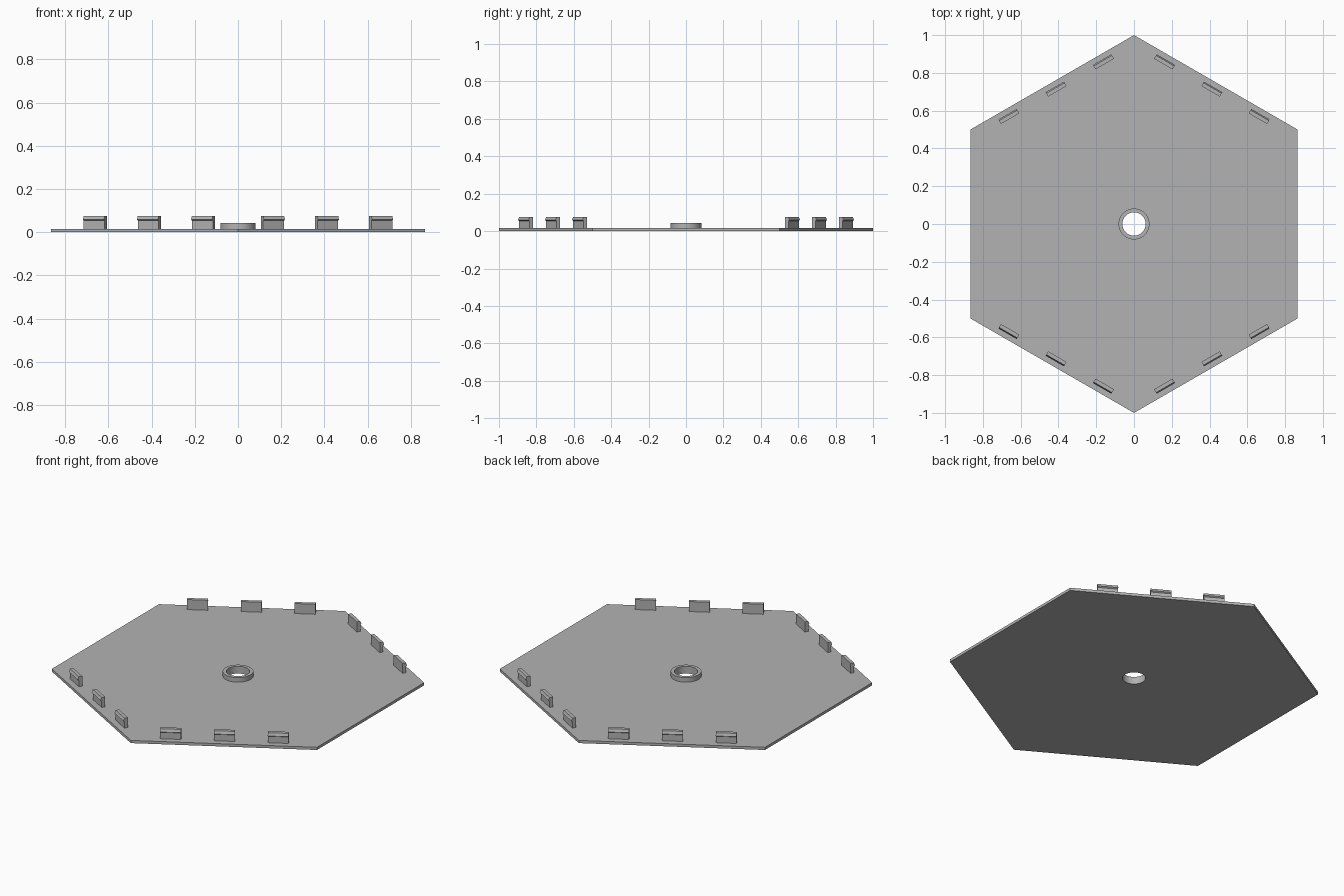
import bpy
import bmesh
from math import pi, cos, sin, radians
from mathutils import Matrix, Vector

cube = bpy.data.objects.get("Cube")
if cube:
    bpy.data.objects.remove(cube, do_unlink=True)

grey = bpy.data.materials.new("plain_grey")
grey.use_nodes = True
GREY = (0.45, 0.45, 0.45, 1)
grey.diffuse_color = GREY
grey.node_tree.nodes["Principled BSDF"].inputs["Base Color"].default_value = GREY

PLATE_TOP = 0.016
HOLE = 0.062
RIM = 0.082
SEGMENTS = 48


def finish(name, bm):
    bmesh.ops.recalc_face_normals(bm, faces=bm.faces)
    mesh = bpy.data.meshes.new(name)
    bm.to_mesh(mesh)
    bm.free()
    mesh.materials.append(grey)
    obj = bpy.data.objects.new(name, mesh)
    bpy.context.collection.objects.link(obj)
    return obj


def holed_prism(name, outer_at, z0, z1):
    """Prism with a round hole; outer_at gives the outer radius at an angle."""
    bm = bmesh.new()
    rings = []
    for i in range(SEGMENTS):
        a = pi / 2 + 2 * pi * i / SEGMENTS
        d = Vector((cos(a), sin(a), 0))
        r = outer_at(a)
        section = [(HOLE, z0), (r, z0), (r, z1), (HOLE, z1)]
        rings.append([bm.verts.new(d * s + Vector((0, 0, z))) for s, z in section])
    for i in range(SEGMENTS):
        a, b = rings[i - 1], rings[i]
        for j in range(4):
            bm.faces.new((a[j - 1], a[j], b[j], b[j - 1]))
    return finish(name, bm)


def hexagon_radius(a):
    # Corners on the y axis, flat sides towards +x and -x
    turn = (a + pi / 6) % (pi / 3) - pi / 6
    return cos(pi / 6) / cos(turn)


# Hexagonal plate and the raised collar round its hole
holed_prism("base_plate", hexagon_radius, 0, PLATE_TOP)
collar = holed_prism("centre_collar", lambda a: RIM, PLATE_TOP, 0.043)
for obj in (collar,):
    bpy.ops.object.select_all(action="DESELECT")
    obj.select_set(True)
    bpy.context.view_layer.objects.active = obj
    bpy.ops.object.shade_smooth_by_angle(angle=radians(30))

# Clip cross-section: (distance from centre, height), with a lip at the top
PROFILE = [(0.811, 0.014), (0.831, 0.014), (0.831, 0.054), (0.838, 0.059),
           (0.831, 0.075), (0.811, 0.075)]
CLIP_WIDTH = 0.112


def clip(name, angle, offset):
    bm = bmesh.new()
    face = bm.faces.new([bm.verts.new((r, offset - CLIP_WIDTH / 2, z)) for r, z in PROFILE])
    ext = bmesh.ops.extrude_face_region(bm, geom=[face], use_keep_orig=True)
    moved = [v for v in ext["geom"] if isinstance(v, bmesh.types.BMVert)]
    bmesh.ops.translate(bm, verts=moved, vec=(0, CLIP_WIDTH, 0))
    bm.transform(Matrix.Rotation(radians(angle), 4, "Z"))
    return finish(name, bm)


# Three clips along each of the four slanted sides
SIDES = {"back_left": 60, "back_right": 120, "front_right": 240, "front_left": 300}
for side, angle in SIDES.items():
    for n in (-1, 0, 1):
        clip(f"{side}_clip_{n + 2}", angle, n * 0.289)
